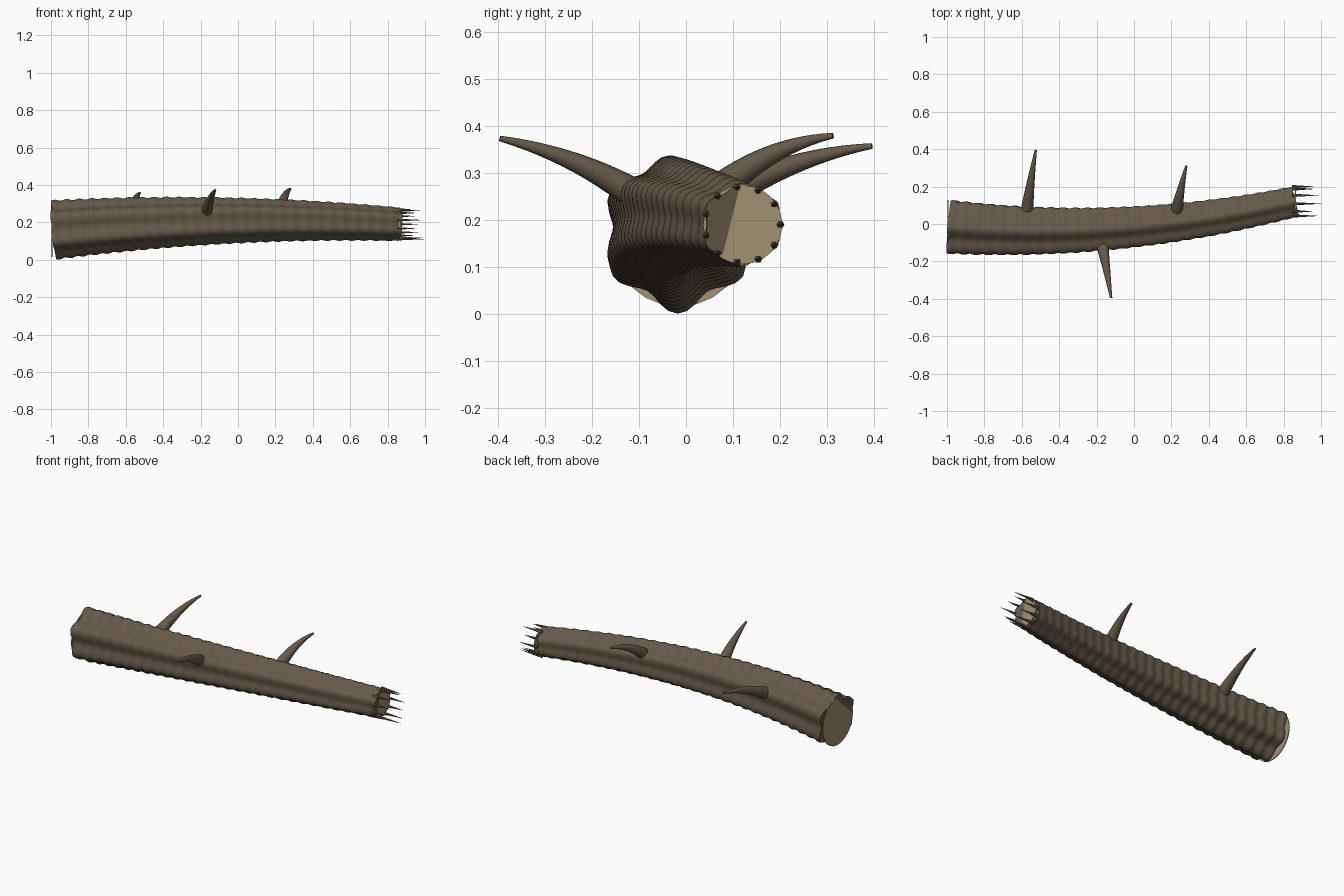
import bpy, bmesh, math, random
from mathutils import Vector

if "Cube" in bpy.data.objects:
    bpy.data.objects.remove(bpy.data.objects["Cube"])

random.seed(4)


def material(name, rgb):
    m = bpy.data.materials.new(name)
    m.diffuse_color = (*rgb, 1)
    m.use_nodes = True
    m.node_tree.nodes["Principled BSDF"].inputs["Base Color"].default_value = m.diffuse_color
    return m


BARK = material("bark", (0.13, 0.10, 0.068))
WOOD = material("cut_wood", (0.36, 0.28, 0.17))
X0, X1 = -0.985, 0.86


def center(x):
    y = -0.035 + 0.05 * (x + 0.6) + 0.085 * (x + 0.6) * (x - 0.2)
    z = 0.16 + 0.0508 * (x + 0.985) - 0.0401 * (x + 0.985) * x
    return Vector((x, y, z))


def skin(name, rings, mat):
    """Skin a list of vertex rings into a closed tube."""
    bm = bmesh.new()
    vs = [[bm.verts.new(p) for p in ring] for ring in rings]
    n = len(vs[0])
    for a, b in zip(vs, vs[1:]):
        for i in range(n):
            j = (i + 1) % n
            bm.faces.new((a[i], a[j], b[j], b[i]))
    bm.faces.new(vs[0][::-1])
    bm.faces.new(vs[-1])
    bmesh.ops.recalc_face_normals(bm, faces=bm.faces)
    me = bpy.data.meshes.new(name)
    bm.to_mesh(me)
    bm.free()
    ob = bpy.data.objects.new(name, me)
    bpy.context.collection.objects.link(ob)
    me.materials.append(mat)
    bpy.ops.object.select_all(action='DESELECT')
    ob.select_set(True)
    bpy.context.view_layer.objects.active = ob
    bpy.ops.object.shade_smooth_by_angle(angle=math.radians(40))
    return ob


def ring(c, axis, n, radius):
    """Ring of points around c, square to axis; radius is a function of angle."""
    axis = axis.normalized()
    ref = Vector((0, 0, 1)) if abs(axis.z) < 0.9 else Vector((1, 0, 0))
    side = ref.cross(axis).normalized()
    up = axis.cross(side)
    out = []
    for i in range(n):
        a = math.tau * i / n
        out.append(c + (side * math.cos(a) + up * math.sin(a)) * radius(a))
    return out


# Trunk: six soft lobes around, fine ripples along the bent length
rings = []
STEPS = 168
for k in range(STEPS + 1):
    t = k / STEPS
    x = X0 + (X1 - X0) * t
    base = 0.142 - 0.059 * t
    amp = 0.11 - 0.035 * t
    rip = 0.026 * math.sin(math.tau * 28 * t)
    tangent = center(x + 0.01) - center(x - 0.01)
    rings.append(ring(center(x), tangent, 48,
                      lambda a: base * (1 - amp * math.cos(6 * a) + rip)))
skin("trunk", rings, BARK)


# Sawn ends: thin upright discs crossing the slanted trunk ends
for name, x, r, d in (("butt_end", -0.992, 0.143, -0.004), ("top_end", 0.862, 0.084, 0.004)):
    c = center(x)
    ax = Vector((1, 0, 0))
    skin(name, [ring(c, ax, 24, lambda a: r),
                ring(c + ax * d, ax, 24, lambda a: r)], WOOD)

# Branch stubs: tapered, curving outward from the trunk
BRANCHES = [
    ((-0.575, 0.05, 0.235), (-0.555, 0.22, 0.335), (-0.525, 0.395, 0.357)),
    ((-0.175, -0.08, 0.235), (-0.15, -0.22, 0.335), (-0.122, -0.395, 0.373)),
    ((0.225, 0.055, 0.25), (0.245, 0.17, 0.358), (0.28, 0.312, 0.379)),
]
for i, pts in enumerate(BRANCHES):
    p0, p1, p2 = (Vector(p) for p in pts)
    rs = []
    for k in range(13):
        t = k / 12
        c = p0 * (1 - t) ** 2 + p1 * 2 * t * (1 - t) + p2 * t * t
        tan = (p1 - p0) * (1 - t) + (p2 - p1) * t
        rs.append(ring(c, tan, 16, lambda a: 0.036 - 0.030 * t))
    skin(f"branch_stub_{i + 1}", rs, BARK)

# Splinters: spikes around the broken top rim
LENGTHS = (0.10, 0.08, 0.11, 0.07, 0.09, 0.12, 0.09, 0.08, 0.137, 0.12, 0.10)
for i, length in enumerate(LENGTHS):
    a = math.tau * (i + 0.0) / 11
    c = center(X1) + Vector((0, math.cos(a), math.sin(a))) * 0.08
    c.x = 0.845
    ax = Vector((1, 0, 0))
    tip = c + ax * (length + 0.018)
    skin(f"splinter_{i + 1}", [ring(c, ax, 6, lambda a: 0.009),
                               ring(tip, ax, 6, lambda a: 0.0006)], BARK)
